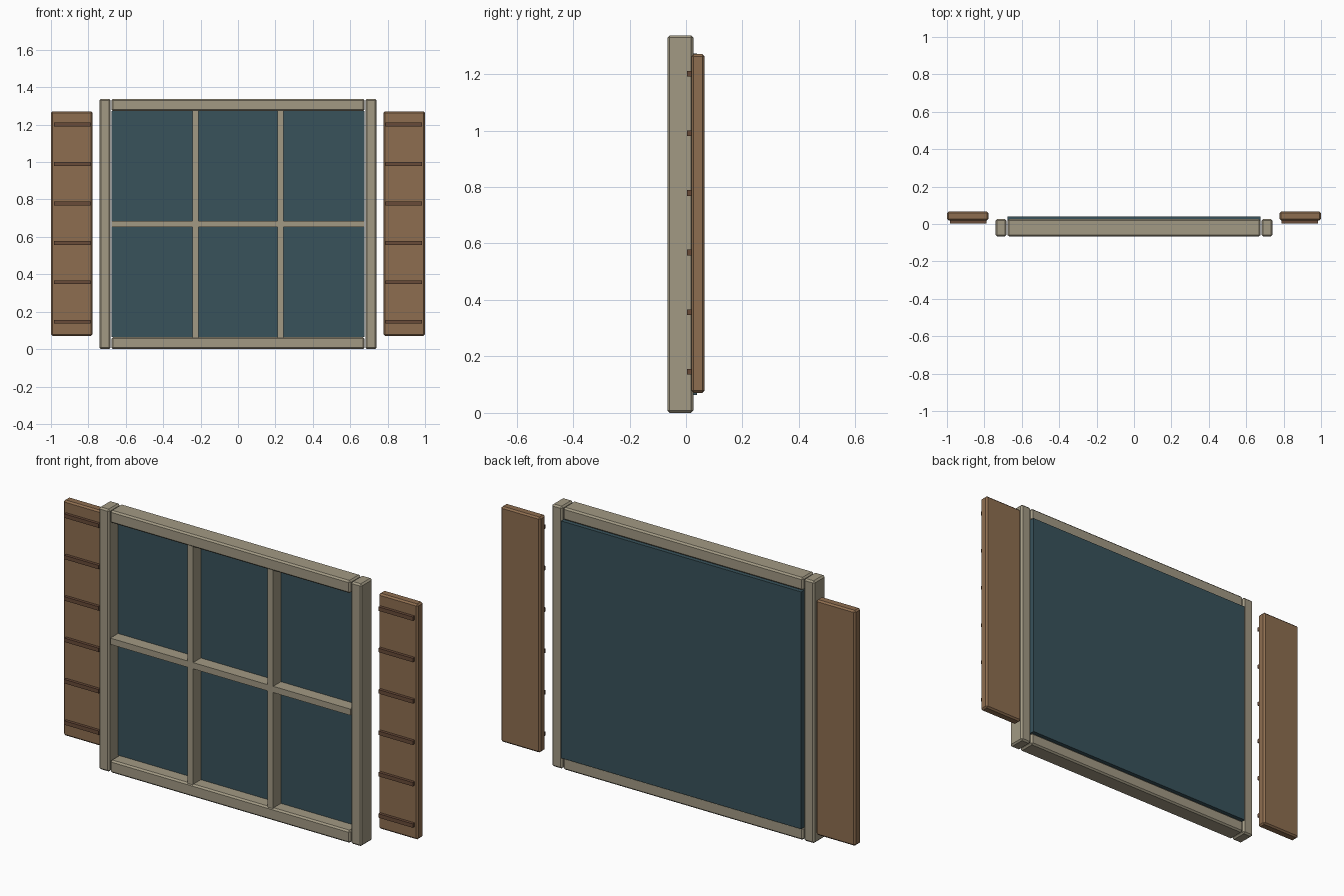
import bpy, bmesh

if "Cube" in bpy.data.objects:
    bpy.data.objects.remove(bpy.data.objects["Cube"])


def material(name, color):
    m = bpy.data.materials.new(name)
    m.diffuse_color = (*color, 1)
    m.use_nodes = True
    m.node_tree.nodes["Principled BSDF"].inputs["Base Color"].default_value = m.diffuse_color
    return m


FRAME = material("painted_frame", (0.36, 0.32, 0.23))
GLASS = material("dark_glass", (0.04, 0.085, 0.105))
WOOD = material("shutter_wood", (0.27, 0.155, 0.08))
SLAT = material("slat_wood", (0.14, 0.07, 0.04))


def box(name, x, y, z, mat, bevel=0.0):
    """Box from (min, max) ranges, with an optional one-step chamfer."""
    bm = bmesh.new()
    bmesh.ops.create_cube(bm, size=1)
    for v in bm.verts:
        v.co = [(r[0] + r[1]) / 2 + c * (r[1] - r[0]) for c, r in zip(v.co, (x, y, z))]
    me = bpy.data.meshes.new(name)
    bm.to_mesh(me)
    bm.free()
    me.materials.append(mat)
    ob = bpy.data.objects.new(name, me)
    bpy.context.collection.objects.link(ob)
    if bevel:
        mod = ob.modifiers.new("chamfer", 'BEVEL')
        mod.width = bevel
        mod.segments = 1
    return ob


H = 1.337            # frame height
INNER = 0.677        # half width of the opening
DEPTH = (-0.066, 0.026)

# Top and bottom rails
box("bottom_rail", (-INNER, INNER), DEPTH, (0, 0.064), FRAME, 0.008)
box("top_rail", (-INNER, INNER), DEPTH, (H - 0.064, H), FRAME, 0.008)

# Glass pane, standing slightly proud at the back
box("glass_pane", (-INNER, INNER), (0.0, 0.039), (0.064, H - 0.064), GLASS)

# Glazing bars
BAR = (-0.062, 0.006)
box("horizontal_bar", (-INNER, INNER), BAR, (H / 2 - 0.016, H / 2 + 0.016), FRAME)

for side, s in (("left", -1), ("right", 1)):
    def span(a, b):
        return tuple(sorted((s * a, s * b)))

    box(side + "_vertical_bar", span(0.21, 0.242), BAR, (0.06, H - 0.06), FRAME)
    box(side + "_stile", span(0.681, 0.741), DEPTH, (0, H), FRAME, 0.008)

    # Shutter panel with six raised slats
    box(side + "_shutter", span(0.778, 1.0), (0.019, 0.066), (0.071, 1.271), WOOD, 0.008)
    for i in range(6):
        z = 0.146 + i * 0.211
        box(f"{side}_slat_{i + 1}", span(0.789, 0.983), (0.004, 0.022),
            (z - 0.01, z + 0.01), SLAT)
